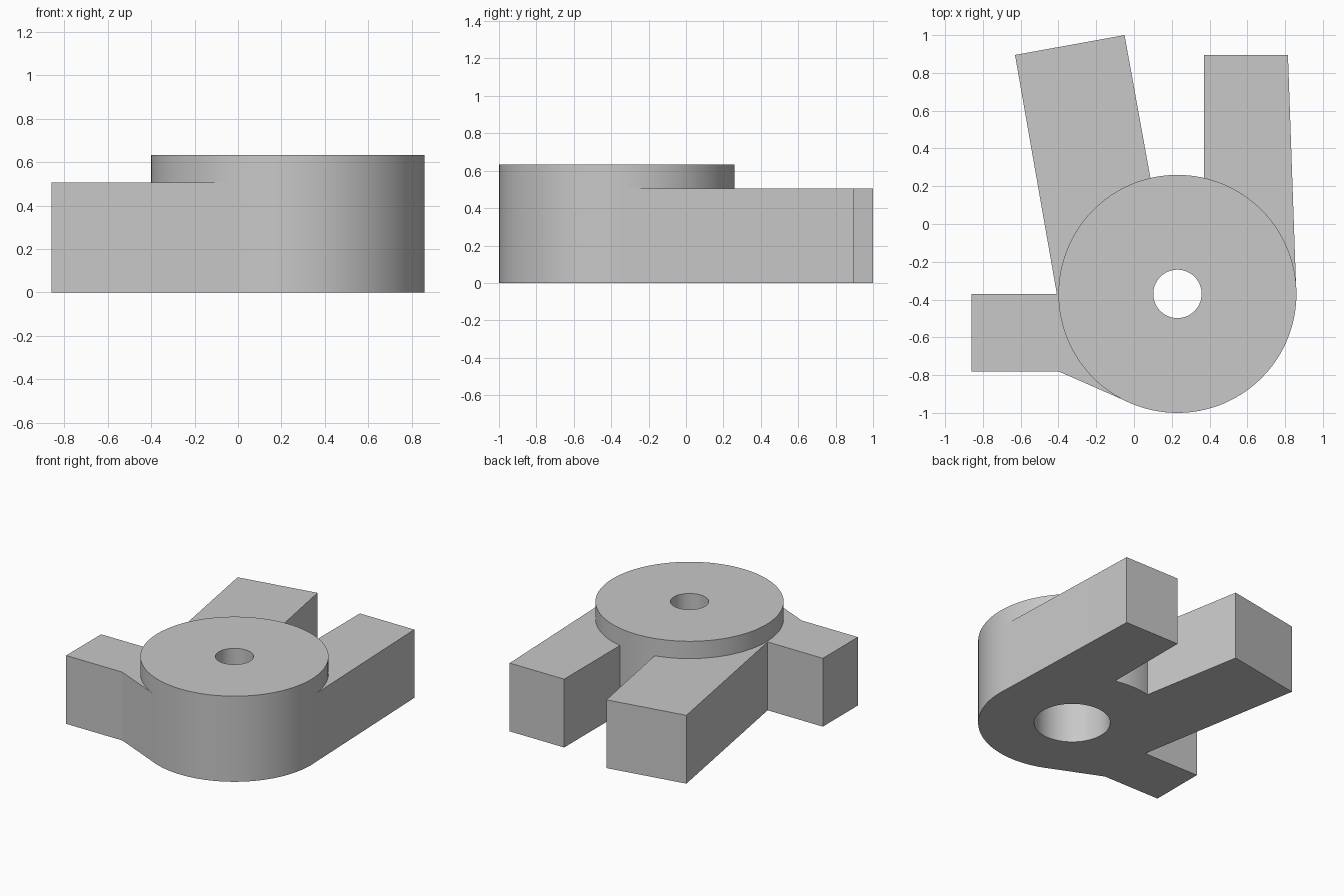
import bpy
import math
from math import cos, sin, radians

default = bpy.data.objects.get("Cube")
if default:
    bpy.data.objects.remove(default, do_unlink=True)

CX, CY, R = 0.23, -0.37, 0.63      # hub centre and radius
HUB_H, ARM_H = 0.633, 0.505
SEGMENTS = 128

grey = bpy.data.materials.new("plain grey")
grey.use_nodes = True
colour = (0.58, 0.58, 0.58, 1)
grey.diffuse_color = colour
grey.node_tree.nodes["Principled BSDF"].inputs["Base Color"].default_value = colour


def on_hub(deg, r=R):
    a = radians(deg)
    return (CX + r * cos(a), CY + r * sin(a))


def prism(name, outline, z0, z1):
    """Extrude a counter-clockwise outline from z0 to z1."""
    n = len(outline)
    verts = [(x, y, z) for z in (z0, z1) for x, y in outline]
    faces = [list(range(n))[::-1], list(range(n, 2 * n))]
    faces += [(i, (i + 1) % n, n + (i + 1) % n, n + i) for i in range(n)]
    mesh = bpy.data.meshes.new(name)
    mesh.from_pydata(verts, [], faces)
    mesh.materials.append(grey)
    obj = bpy.data.objects.new(name, mesh)
    bpy.context.collection.objects.link(obj)
    return obj


def disc(name, r, z0, z1):
    ring = [on_hub(360 * i / SEGMENTS, r) for i in range(SEGMENTS)]
    return prism(name, ring, z0, z1)


def combine(target, tool, operation):
    mod = target.modifiers.new(operation.lower(), "BOOLEAN")
    mod.operation = operation
    mod.solver = "EXACT"
    mod.object = tool
    bpy.context.view_layer.objects.active = target
    bpy.ops.object.modifier_apply(modifier=mod.name)
    bpy.data.objects.remove(tool, do_unlink=True)


# Round hub
bracket = disc("hub_bracket", R, 0, HUB_H)

# Arms, each leaving the hub on a tangent
inside = R - 0.001
arms = {
    "wide_arm": [(-0.05, 1.0), (-0.63, 0.895), on_hub(190, inside),
                 (-0.1, -0.4), (0.12, 0.06)],
    "straight_arm": [(0.815, 0.895), (0.37, 0.895), (0.37, 0.0),
                     (0.6, -0.36), on_hub(2, inside)],
    "side_arm": [(-0.2, -0.37), (-0.86, -0.37), (-0.86, -0.78),
                 (-0.4, -0.78), on_hub(246, inside), (0.0, -0.7)],
}
for name, outline in arms.items():
    combine(bracket, prism(name, outline, 0, ARM_H), "UNION")

# Through hole with a wider bore from below
combine(bracket, disc("bore_cutter", 0.255, -0.1, ARM_H), "DIFFERENCE")
combine(bracket, disc("hole_cutter", 0.128, 0.3, HUB_H + 0.1), "DIFFERENCE")

bpy.ops.object.select_all(action="DESELECT")
bracket.select_set(True)
bpy.context.view_layer.objects.active = bracket
bpy.ops.object.shade_smooth_by_angle(angle=radians(20))
